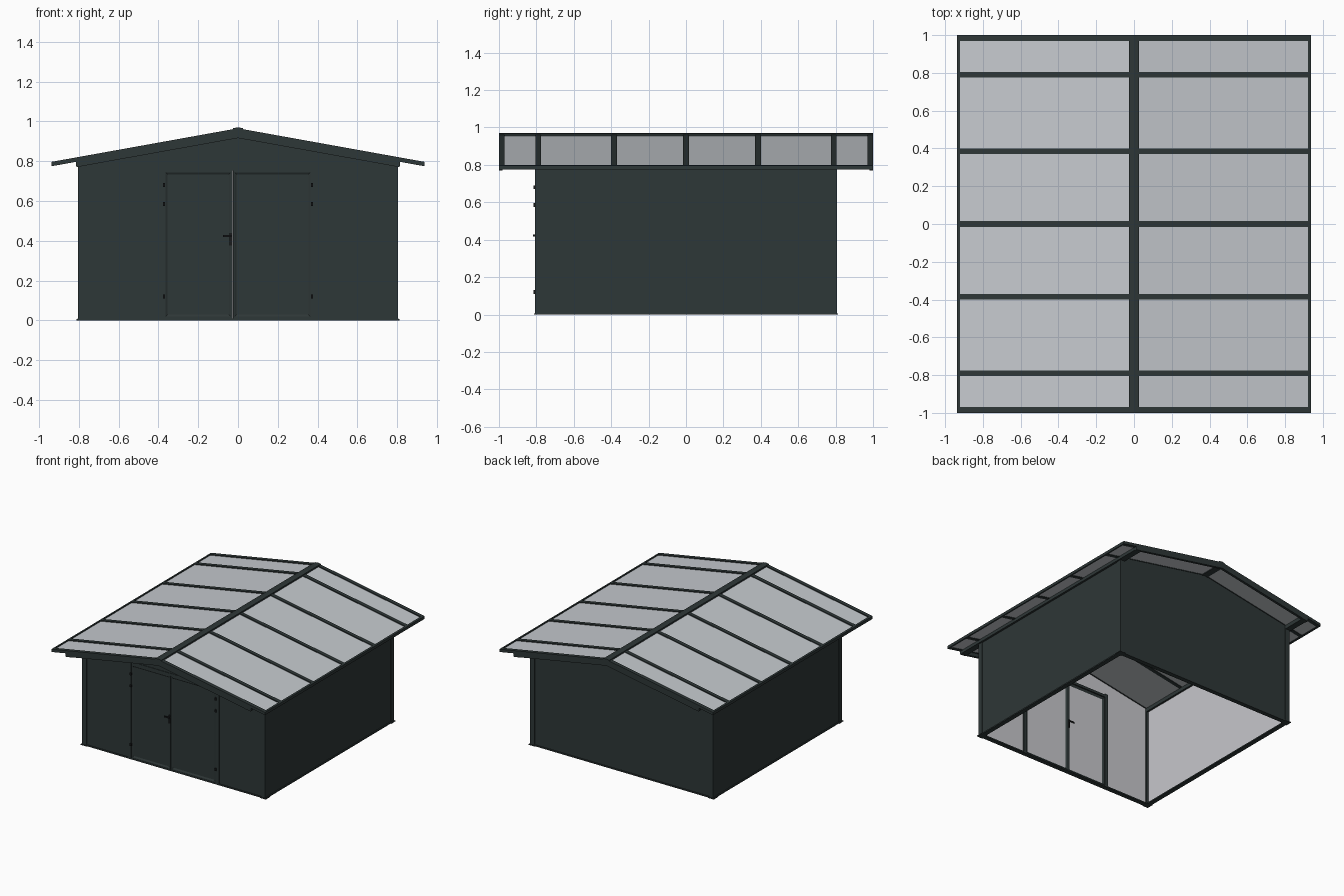
import bpy, bmesh
from mathutils import Vector

cube = bpy.data.objects.get("Cube")
if cube:
    bpy.data.objects.remove(cube)


def material(name, rgb):
    m = bpy.data.materials.new(name)
    m.use_nodes = True
    m.diffuse_color = (*rgb, 1)
    m.node_tree.nodes["Principled BSDF"].inputs["Base Color"].default_value = (*rgb, 1)
    return m


DARK = material("anthracite", (0.027, 0.038, 0.038))
ROOF = material("roof grey", (0.56, 0.59, 0.62))
LINING = material("lining grey", (0.57, 0.57, 0.60))
BLACK = material("black fittings", (0.01, 0.011, 0.012))

SLOPE = 0.18
HALF = 0.8      # half width of the walls
DOOR = 0.385    # half width of the door opening


def finish(name, bm, mat, inside=None):
    """Make the object; faces pointing along 'inside' get the lining colour."""
    bmesh.ops.recalc_face_normals(bm, faces=bm.faces)
    mesh = bpy.data.meshes.new(name)
    mesh.materials.append(mat)
    if inside:
        mesh.materials.append(LINING)
        for f in bm.faces:
            f.normal_update()
            if f.normal.dot(Vector(inside)) > 0.9:
                f.material_index = 1
    bm.to_mesh(mesh)
    bm.free()
    ob = bpy.data.objects.new(name, mesh)
    bpy.context.scene.collection.objects.link(ob)
    return ob


def prism(name, outline, y0, y1, mat, inside=None):
    """Extrude an x-z outline from y0 to y1."""
    bm = bmesh.new()
    face = bm.faces.new([bm.verts.new((x, y0, z)) for x, z in outline])
    ext = bmesh.ops.extrude_face_region(bm, geom=[face])
    verts = [v for v in ext["geom"] if isinstance(v, bmesh.types.BMVert)]
    bmesh.ops.translate(bm, verts=verts, vec=(0, y1 - y0, 0))
    return finish(name, bm, mat, inside)


def box(name, x0, x1, y0, y1, z0, z1, mat, inside=None):
    return prism(name, [(x0, z0), (x1, z0), (x1, z1), (x0, z1)], y0, y1, mat, inside)


def pitch(name, side, x0, x1, top, thick, y0, y1, mat):
    """Sloping slab on one side of the ridge; 'top' is its height at the ridge."""
    za, zb = top - SLOPE * x0, top - SLOPE * x1
    prism(name, [(side * x0, za), (side * x1, zb), (side * x1, zb - thick),
                 (side * x0, za - thick)], y0, y1, mat)


def under_roof(x):
    return 0.945 - SLOPE * abs(x)


# Roof, eaves, side walls and corner posts, the same on both sides
for side, tag in ((1, "left"), (-1, "right")):
    pitch(f"roof_sheet_{tag}", side, 0, 0.93, 0.958, 0.012, -0.99, 0.99, ROOF)
    pitch(f"ridge_cap_{tag}", side, 0, 0.026, 0.97, 0.03, -1, 1, DARK)
    pitch(f"eave_trim_{tag}", side, 0.922, 0.937, 0.965, 0.022, -1, 1, DARK)
    for i, y in enumerate((-0.985, -0.79, -0.385, 0, 0.385, 0.79, 0.985)):
        pitch(f"roof_batten_{tag}_{i}", side, 0, 0.932, 0.965, 0.022,
              y - 0.015, y + 0.015, DARK)
    for y, end in ((-1, "front"), (0.98, "back")):
        pitch(f"{end}_fascia_{tag}", side, 0, 0.812, 0.958, 0.042, y, y + 0.02, DARK)

    box(f"wall_plate_{tag}", side * 0.765, side * 0.814, -1, 1, 0.775, 0.804, DARK)
    box(f"side_wall_{tag}", side * 0.78, side * 0.798, -0.8, 0.8, 0, 0.78, DARK,
        (-side, 0, 0))
    box(f"base_rail_{tag}", side * 0.77, side * 0.806, -0.806, 0.806, 0, 0.01, DARK)
    for end in (-1, 1):
        where = "front" if end < 0 else "back"
        box(f"corner_post_{where}_{tag}", side * 0.765, side * 0.803,
            end * 0.768, end * 0.806, 0, 0.79, DARK)
        box(f"corner_foot_{where}_{tag}", side * 0.76, side * 0.812,
            end * 0.76, end * 0.812, 0, 0.006, DARK)

    # Front wall panels beside the door, and door posts
    prism(f"front_panel_{tag}",
          [(side * DOOR, 0), (side * HALF, 0), (side * HALF, under_roof(HALF)),
           (side * DOOR, under_roof(DOOR))], -0.8, -0.782, DARK, (0, 1, 0))
    box(f"door_post_{tag}", side * 0.372, side * 0.398, -0.807, -0.77, 0, 0.78, DARK)

# Gable header over the door, its rail, and the back gable wall
prism("front_header", [(-DOOR, 0.755), (DOOR, 0.755), (DOOR, under_roof(DOOR)),
                       (0, under_roof(0)), (-DOOR, under_roof(DOOR))],
      -0.8, -0.782, DARK, (0, 1, 0))
box("door_head_rail", -DOOR, DOOR, -0.804, -0.77, 0.752, 0.772, DARK)
prism("back_wall", [(-HALF, 0), (HALF, 0), (HALF, under_roof(HALF)),
                    (0, under_roof(0)), (-HALF, under_roof(HALF))],
      0.782, 0.8, DARK, (0, -1, 0))
for y, end in ((-0.806, "front"), (0.77, "back")):
    box(f"base_rail_{end}", -HALF, HALF, y, y + 0.036, 0, 0.01, DARK)


def door_leaf(name, x0, x1):
    """Leaf with a sloping border round a sunk panel, lined on the inside."""
    leaf = box(name, x0, x1, -0.804, -0.78, 0.01, 0.752, DARK)
    bm = bmesh.new()
    bm.from_mesh(leaf.data)
    leaf.data.materials.append(LINING)
    for sign in (-1, 1):
        face = next(f for f in bm.faces if f.normal.y * sign > 0.9)
        bmesh.ops.inset_region(bm, faces=[face], thickness=0.012)
        bmesh.ops.inset_region(bm, faces=[face], thickness=0.014, depth=-0.006)
        if sign > 0:
            face.material_index = 1
    bm.to_mesh(leaf.data)
    bm.free()


# Double door with lever handle and hinges
door_leaf("door_leaf_right", -0.372, -0.028)
door_leaf("door_leaf_left", -0.026, 0.372)
for y, end in ((-0.808, "outer"), (-0.782, "inner")):
    box(f"{end}_handle_plate", -0.042, -0.03, y, y + 0.008, 0.375, 0.44, BLACK)
    grip = y - 0.01 if end == "outer" else y + 0.014
    box(f"{end}_handle_lever", -0.075, -0.032, grip, grip + 0.006, 0.418, 0.428, BLACK)
    box(f"{end}_handle_neck", -0.04, -0.032, min(y, grip), max(y, grip) + 0.006,
        0.418, 0.428, BLACK)
for side, tag in ((1, "left"), (-1, "right")):
    for i, z in enumerate((0.12, 0.585, 0.68)):
        box(f"hinge_{tag}_{i}", side * 0.366, side * 0.378, -0.816, -0.8,
            z - 0.01, z + 0.01, BLACK)
